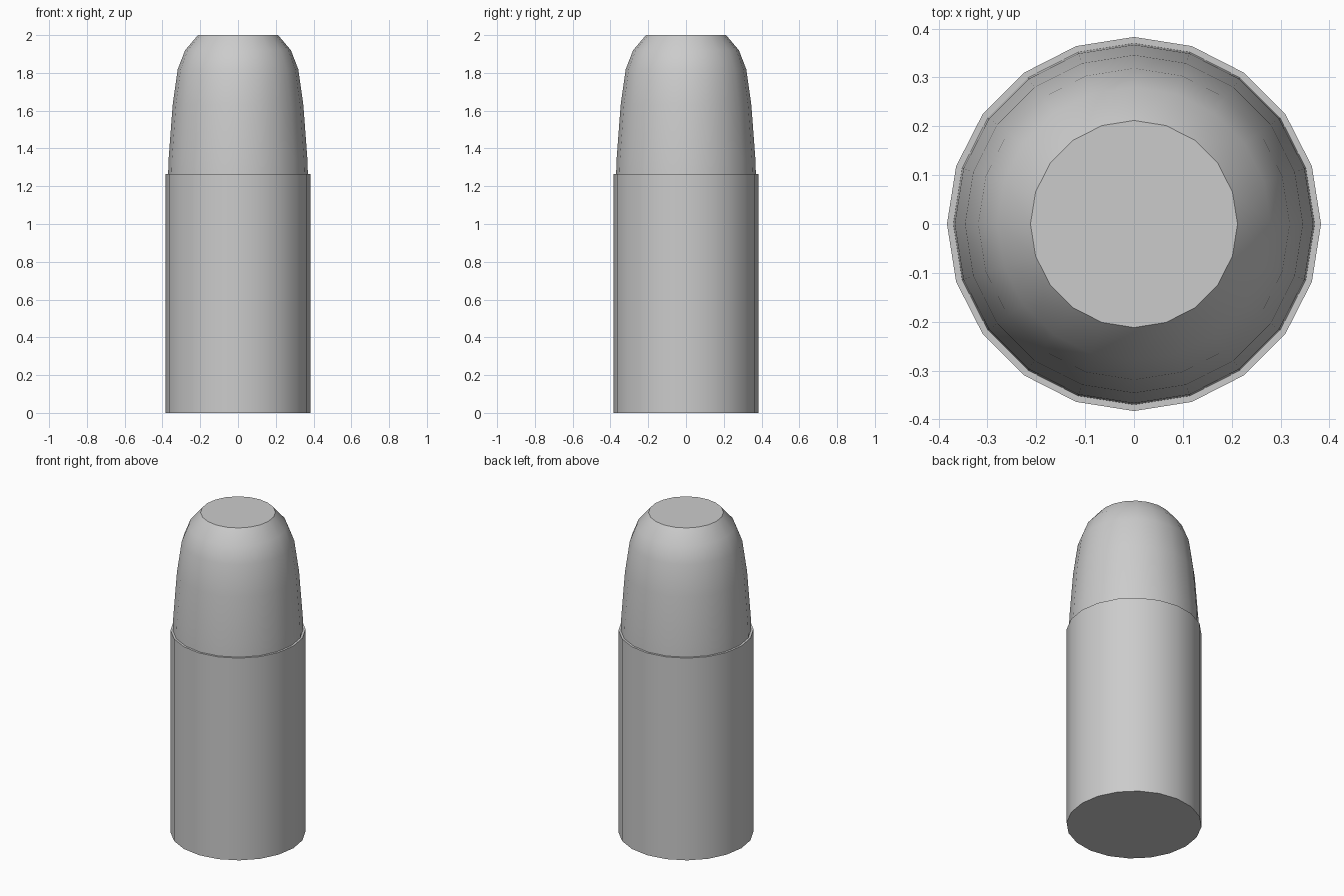
import bpy, bmesh, math

if "Cube" in bpy.data.objects:
    bpy.data.objects.remove(bpy.data.objects["Cube"])

SIDES = 20


def lathe(name, profile, cap_bottom=False, cap_top=False):
    """Revolve (radius, z) points around z, with optional flat end caps."""
    bm = bmesh.new()
    rings = [[bm.verts.new((r * math.cos(2 * math.pi * i / SIDES),
                            r * math.sin(2 * math.pi * i / SIDES), z))
              for i in range(SIDES)] for r, z in profile]
    for low, high in zip(rings, rings[1:]):
        for i in range(SIDES):
            j = (i + 1) % SIDES
            bm.faces.new((low[i], low[j], high[j], high[i]))
    if cap_bottom:
        bm.faces.new(rings[0][::-1])
    if cap_top:
        bm.faces.new(rings[-1])
    mesh = bpy.data.meshes.new(name)
    bm.to_mesh(mesh)
    bm.free()
    obj = bpy.data.objects.new(name, mesh)
    bpy.context.collection.objects.link(obj)
    bpy.ops.object.select_all(action='DESELECT')
    obj.select_set(True)
    bpy.context.view_layer.objects.active = obj
    bpy.ops.object.shade_smooth_by_angle(angle=math.radians(35))
    return obj


# Straight lower casing with a narrow flat rim
lathe("casing", [(0.383, 0), (0.383, 1.265), (0.37, 1.265)], cap_bottom=True)

# Tapered rounded tip with a flat end
lathe("tip", [(0.37, 1.265), (0.367, 1.35), (0.346, 1.63), (0.319, 1.82),
              (0.28, 1.92), (0.212, 2.0)], cap_top=True)
